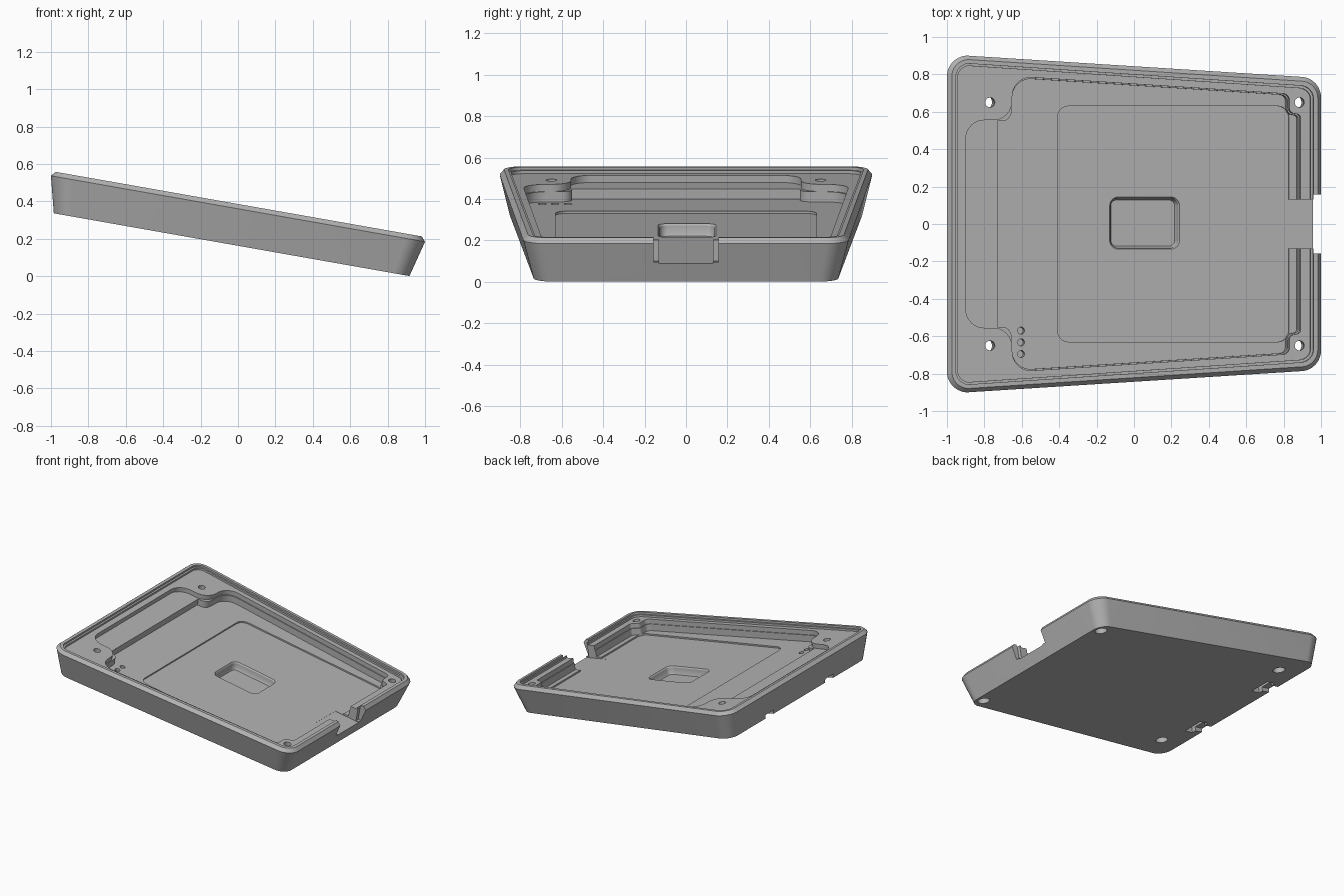
import bpy, bmesh, math
from mathutils import Vector

cube = bpy.data.objects.get("Cube")
if cube:
    bpy.data.objects.remove(cube, do_unlink=True)

grey = bpy.data.materials.new("mid grey plastic")
grey.use_nodes = True
grey.diffuse_color = (0.45, 0.45, 0.45, 1)
grey.node_tree.nodes["Principled BSDF"].inputs["Base Color"].default_value = (0.45, 0.45, 0.45, 1)


def rounded(corners, steps=8):
    """Round a polygon given as (x, y, radius) corners."""
    out = []
    for i, (x, y, r) in enumerate(corners):
        p = Vector((x, y))
        if r == 0:
            out.append(p)
            continue
        d1 = (Vector(corners[i - 1][:2]) - p).normalized()
        d2 = (Vector(corners[(i + 1) % len(corners)][:2]) - p).normalized()
        half = d1.angle(d2) / 2
        c = p + (d1 + d2).normalized() * r / math.sin(half)
        s, e = (p + d * r / math.tan(half) - c for d in (d1, d2))
        out += [c + s.lerp(e, k / steps).normalized() * r for k in range(steps + 1)]
    return out


def loft(name, layers):
    """Solid through (outline, height) layers with equal point counts."""
    bm = bmesh.new()
    rings = [[bm.verts.new((p.x, p.y, z)) for p in pts] for pts, z in layers]
    for a, b in zip(rings, rings[1:]):
        for i in range(len(a)):
            bm.faces.new((a[i - 1], a[i], b[i], b[i - 1]))
    bm.faces.new(rings[0])
    bm.faces.new(rings[-1])
    bmesh.ops.recalc_face_normals(bm, faces=bm.faces)
    mesh = bpy.data.meshes.new(name)
    bm.to_mesh(mesh)
    bm.free()
    mesh.materials.append(grey)
    ob = bpy.data.objects.new(name, mesh)
    bpy.context.collection.objects.link(ob)
    return ob


def mirrored(half):
    """Close a +y half outline with its -y copy."""
    return rounded(half + [(x, -y, r) for x, y, r in reversed(half)])


def shell(inset, radius):
    return mirrored([(-1.05 + inset, 0.907 - inset, radius),
                     (0.981 - inset, 0.78 - inset, radius)])


def rect(x0, x1, half, r=0, y=0):
    return rounded([(x0, y + half, r), (x1, y + half, r), (x1, y - half, r), (x0, y - half, r)])


def circle(x, y, r, n=24):
    return [Vector((x + r * math.cos(2 * math.pi * i / n), y + r * math.sin(2 * math.pi * i / n)))
            for i in range(n)]


# Tapered body with a chamfered top edge
tray = loft("tilted_tray", [(shell(0.05, 0.09), 0), (shell(0, 0.11), 0.195), (shell(0.022, 0.09), 0.22)])


def cut(outline, low, high, layers=None):
    cutter = loft("cutter", layers or [(outline, low), (outline, high)])
    cutter.hide_render = True
    mod = tray.modifiers.new("cut", "BOOLEAN")
    mod.operation = "DIFFERENCE"
    mod.solver = "EXACT"
    mod.object = cutter
    bpy.context.view_layer.objects.active = tray
    bpy.ops.object.modifier_apply(modifier=mod.name)
    bpy.data.objects.remove(cutter, do_unlink=True)


# Stepped lip inside the rim
cut(shell(0.045, 0.07), 0.205, 0.3)
cut(shell(0.058, 0.06), 0.19, 0.31)

# Main pocket curving around the corner screw bosses, shallow shelf first
front_corner = [(0.81, 0.695, 0.035), (0.81, 0.595, 0.03), (0.87, 0.585, 0.02)]
cut(mirrored([(-0.947, 0.555, 0.1), (-0.7, 0.555, 0.1), (-0.69, 0.79, 0.1)] + front_corner), 0.155, 0.32)
deep = [(-0.768, 0.55, 0), (-0.695, 0.55, 0.05), (-0.685, 0.782, 0.1)]
deep += [(x - 0.006, y - 0.006, r) for x, y, r in front_corner]
cut(mirrored(deep), 0.105, 0.33)

# Recessed floor panel and the deeper centre well
cut(rect(-0.434, 0.822, 0.63, 0.06), 0.094, 0.112)
well = [(rect(-0.132, 0.214, 0.123, 0.03, 0.005), 0.035),
        (rect(-0.14, 0.222, 0.131, 0.038, 0.005), 0.05),
        (rect(-0.142, 0.224, 0.133, 0.04, 0.005), 0.085),
        (rect(-0.15, 0.232, 0.141, 0.048, 0.005), 0.096)]
cut(None, 0, 0, well)

# Notch through the low end wall
cut(rect(0.75, 1.2, 0.13), 0.093, 0.34)
cut(rect(0.932, 1.21, 0.157), 0.1, 0.35)

# Screw holes with deep counterbores from below
for x in (-0.815, 0.865):
    for y in (-0.65, 0.65):
        cut(circle(x, y, 0.026), -0.1, 0.36)
        cut(circle(x, y, 0.044), -0.11, 0.16)

# Row of three small blind holes
for y in (-0.57, -0.633, -0.695):
    cut(circle(-0.632, y, 0.019, 16), 0.06, 0.13)

# Clip slots under the high end
for y in (-0.37, 0.37):
    cut(rect(-1.2, -0.88, 0.05, 0, y), -0.1, 0.03)
    cut(rect(-0.94, -0.87, 0.085, 0, y), -0.11, 0.05)

# Tilt the tray so its bottom edge rests on the ground
tray.rotation_euler.y = math.radians(10)
tray.location.z = 0.163
bpy.ops.object.select_all(action="DESELECT")
tray.select_set(True)
bpy.context.view_layer.objects.active = tray
bpy.ops.object.transform_apply(location=True, rotation=True, scale=True)
bpy.ops.object.shade_smooth_by_angle(angle=math.radians(25))
